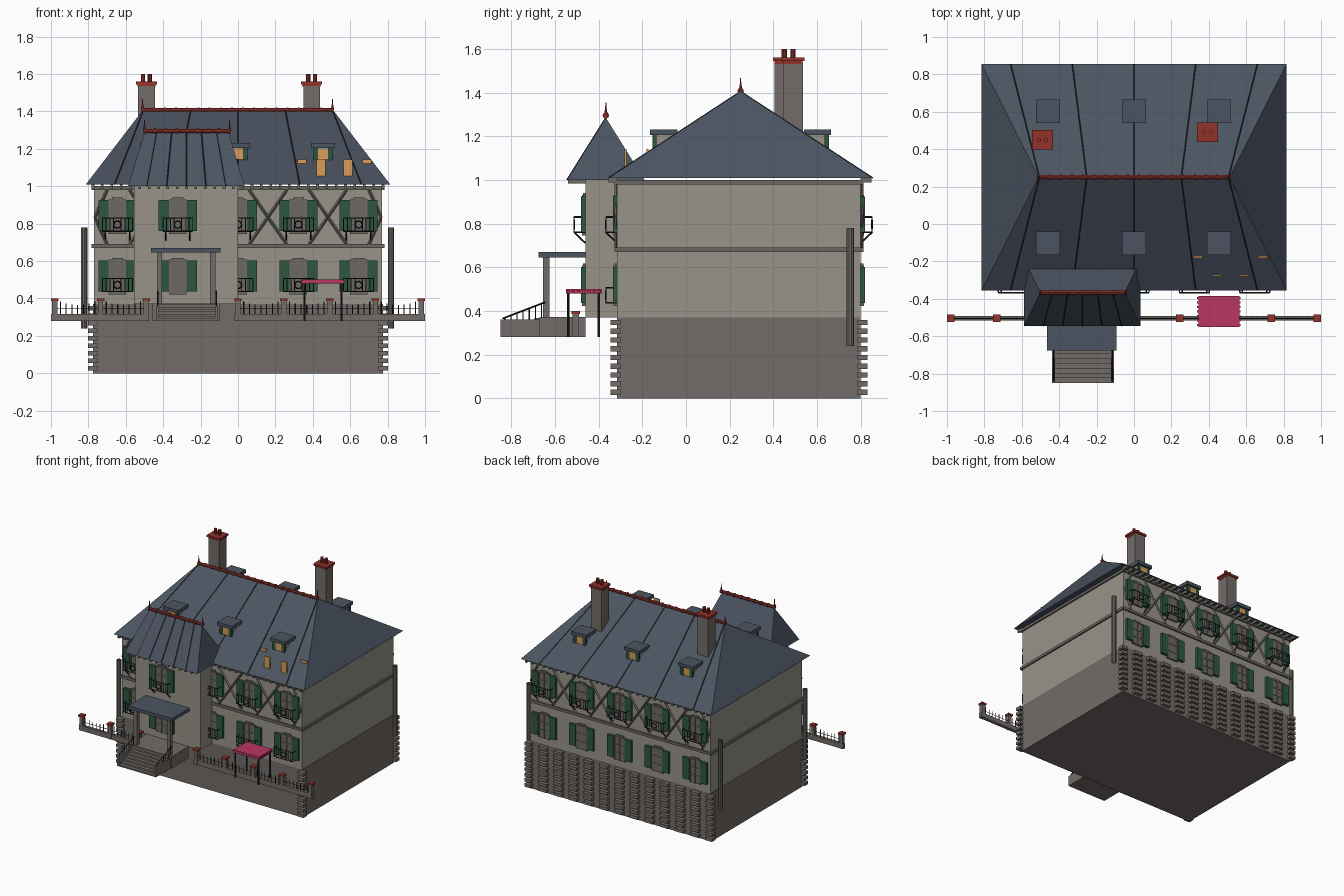
import bpy, bmesh, math
from mathutils import Vector, Matrix

cube = bpy.data.objects.get("Cube")
if cube:
    bpy.data.objects.remove(cube)


def material(name, r, g, b):
    col = [(c / 255 / 12.92) if c < 11 else ((c / 255 + 0.055) / 1.055) ** 2.4 for c in (r, g, b)] + [1]
    m = bpy.data.materials.new(name)
    m.use_nodes = True
    m.diffuse_color = col
    m.node_tree.nodes["Principled BSDF"].inputs["Base Color"].default_value = col
    return m


WALL = material("plaster", 152, 148, 137)
STONE = material("stone", 114, 108, 104)
TIMBER = material("timber", 108, 104, 99)
SLATE = material("slate", 75, 84, 98)
RED = material("red clay", 146, 50, 42)
AMBER = material("amber glass", 218, 158, 90)
PINK = material("pink cloth", 184, 54, 98)
GREEN = material("green paint", 46, 86, 64)
IRON = material("black iron", 36, 36, 39)


class Part:
    """Collects simple shapes of one colour into one object."""

    def __init__(self, name, mat):
        self.name, self.mat, self.bm = name, mat, bmesh.new()

    def box(self, x0, x1, y0, y1, z0, z1):
        m = Matrix.Translation(((x0 + x1) / 2, (y0 + y1) / 2, (z0 + z1) / 2))
        bmesh.ops.create_cube(self.bm, size=1, matrix=m @ Matrix.Diagonal((abs(x1 - x0), abs(y1 - y0), z1 - z0, 1)))

    def rod(self, a, b, r=0.003, n=4, r2=None, caps=True):
        a, b = Vector(a), Vector(b)
        d = b - a
        m = Matrix.Translation((a + b) / 2) @ d.to_track_quat("Z", "Y").to_matrix().to_4x4()
        bmesh.ops.create_cone(self.bm, segments=n, radius1=r, radius2=r if r2 is None else r2,
                              depth=d.length, cap_ends=caps, matrix=m)

    def hip(self, x0, x1, y0, y1, z0, rx0, rx1, ry, rz):
        base = [(x0, y0, z0), (x1, y0, z0), (x1, y1, z0), (x0, y1, z0), (rx0, ry, rz), (rx1, ry, rz)]
        v = [self.bm.verts.new(p) for p in base]
        for f in ((0, 1, 5, 4), (1, 2, 5), (2, 3, 4, 5), (3, 0, 4), (3, 2, 1, 0)):
            self.bm.faces.new([v[i] for i in f])

    def done(self):
        me = bpy.data.meshes.new(self.name)
        self.bm.to_mesh(me)
        self.bm.free()
        me.materials.append(self.mat)
        bpy.context.collection.objects.link(bpy.data.objects.new(self.name, me))


FRONT, BACK, TOWER = -0.315, 0.80, -0.46

# Main volumes
base = Part("stone_base", STONE)
base.box(-0.775, 0.775, FRONT, BACK, 0, 0.37)
walls = Part("walls", WALL)
walls.box(-0.77, 0.77, FRONT, BACK, 0.37, 1.0)
walls.box(-0.555, 0, TOWER, FRONT + 0.02, 0.37, 1.0)

# Corner stones and the stepped courses across the back
quoins = Part("corner_stones", STONE)
for row in range(9):
    z = 0.015 + row * 0.04
    for s in (-1, 1):
        quoins.box(s * 0.75, s * 0.802, FRONT - 0.03, FRONT + 0.015, z, z + 0.024)
        quoins.box(s * 0.75, s * 0.802, BACK - 0.015, BACK + 0.03, z, z + 0.024)
    for i in range(11):
        x = -0.65 + i * 0.13
        quoins.box(x - 0.035, x + 0.035, BACK - 0.01, BACK + 0.03, z, z + 0.024)

# Bands, braces and rafter tails
timber = Part("timber_frame", TIMBER)
for z in (0.67, 0.98):
    timber.box(-0.782, 0.782, FRONT - 0.012, BACK + 0.012, z, z + 0.02)
for y in (FRONT - 0.004, BACK + 0.004):
    for c in (-0.48, -0.16, 0.16, 0.48):
        for s in (-1, 1):
            timber.rod((c - s * 0.10, y, 0.69), (c + s * 0.10, y, 0.98), 0.008)
    for s in (-1, 1):
        for z in (0.69, 0.98):
            timber.rod((s * 0.70, y, z), (s * 0.765, y, 0.835), 0.008)
tails = Part("rafter_tails", STONE)
for i in range(32):
    x = -0.775 + i * 0.05
    tails.box(x - 0.007, x + 0.007, FRONT - 0.04, FRONT, 0.988, 1.008)
    tails.box(x - 0.007, x + 0.007, BACK, BACK + 0.05, 0.988, 1.008)
    if -0.57 < x < 0.02:
        tails.box(x - 0.007, x + 0.007, TOWER - 0.08, TOWER, 0.984, 1.0)

# Roofs with seams
roof = Part("roofs", SLATE)
roof.hip(-0.815, 0.815, -0.355, 0.855, 1.008, -0.51, 0.51, 0.25, 1.405)
roof.hip(-0.588, 0.035, -0.545, -0.19, 1.0, -0.50, -0.05, -0.367, 1.285)
seams = Part("roof_seams", IRON)
for k in (-2, -1, 0, 1, 2):
    for y in (-0.355, 0.855):
        seams.rod((k * 0.33, y, 1.009), (k * 0.253, 0.25, 1.405), 0.003)
    seams.rod((-0.276 + k * 0.105, -0.545, 1.0), (-0.275 + k * 0.08, -0.367, 1.285), 0.003)

# Ridge tiles and finials
ridge = Part("ridge_tiles", RED)
for x0, x1, y, z in ((-0.51, 0.505, 0.25, 1.407), (-0.50, -0.045, -0.367, 1.295)):
    ridge.rod((x0, y, z), (x1, y, z), 0.011, 8)
    n = round((x1 - x0) / 0.06)
    for i in range(n + 1):
        x = x0 + (x1 - x0) * i / n
        ridge.rod((x - 0.005, y, z), (x + 0.005, y, z), 0.015, 8)
    for x in (x0, x1):
        ridge.rod((x, y, z), (x, y, z + 0.03), 0.009, 8, 0.004)
        ridge.rod((x, y, z + 0.02), (x, y, z + 0.06), 0.004, 6, 0.002)

# Chimneys
stacks = Part("chimney_stacks", STONE)
pots = Part("chimney_pots", RED)
for x, y in ((-0.49, 0.45), (0.394, 0.49)):
    stacks.box(x - 0.045, x + 0.045, y - 0.045, y + 0.045, 1.1, 1.537)
    pots.box(x - 0.048, x + 0.048, y - 0.044, y + 0.044, 1.53, 1.545)
    pots.box(x - 0.056, x + 0.056, y - 0.052, y + 0.052, 1.545, 1.56)
    for dx in (-0.018, 0.018):
        pots.rod((x + dx, y, 1.555), (x + dx, y, 1.60), 0.012, 10)

# Windows, shutters and balconies; d is the outward direction in y
frames = Part("window_frames", TIMBER)
bars = Part("window_bars", STONE)
shutters = Part("shutters", GREEN)
iron = Part("balcony_rails", IRON)


def window(x, y, z, d, rail=False, bracket=False):
    frames.box(x - 0.047, x + 0.047, y, y + d * 0.012, z - 0.10, z + 0.085)
    frames.box(x - 0.03, x + 0.03, y, y + d * 0.012, z + 0.085, z + 0.095)
    for dx in (-0.042, 0, 0.042):
        bars.box(x + dx - 0.003, x + dx + 0.003, y, y + d * 0.016, z - 0.10, z + 0.085)
    for dz in (-0.04, 0.02, 0.08):
        bars.box(x - 0.047, x + 0.047, y, y + d * 0.016, z + dz - 0.003, z + dz + 0.003)
    for s in (-1, 1):
        shutters.box(x + s * 0.047, x + s * 0.102, y, y + d * 0.02, z - 0.085, z + 0.08)
    if rail:
        o, w, lo, hi = y + d * 0.052, 0.08, z - 0.085, z - 0.015
        for zz in (lo, hi):
            iron.rod((x - w, o, zz), (x + w, o, zz), 0.0035)
            for s in (-1, 1):
                iron.rod((x + s * w, y, zz), (x + s * w, o, zz), 0.0035)
        for i in range(9):
            if i != 4:
                xx = x - w + i * w / 4
                iron.rod((xx, o, lo), (xx, o, hi), 0.0025)
        # round ornament
        ring = [(x + 0.02 * math.cos(a), o, (lo + hi) / 2 + 0.02 * math.sin(a))
                for a in (i * math.pi / 4 for i in range(9))]
        for a, b in zip(ring, ring[1:]):
            iron.rod(a, b, 0.004)
        if bracket:
            for s in (-0.065, 0.065):
                iron.rod((x + s, y, lo - 0.05), (x + s, o, lo), 0.004)


UP, LOW = 0.845, 0.522
for x in (-0.645, 0.0, 0.323, 0.645):
    window(x, FRONT, UP, -1, True, True)
    window(x, FRONT, LOW, -1, True)
window(-0.322, TOWER, UP, -1, True, True)
window(-0.322, TOWER, LOW, -1)
for i in range(-2, 3):
    window(i * 0.323, BACK, UP, 1, True, True)
    window(i * 0.323, BACK, LOW, 1)

# Dormers and roof lights
dormer = Part("dormer_walls", WALL)
lights = Part("amber_panes", AMBER)
for x in (-0.46, 0, 0.455):
    for d in (-1, 1):
        y = 0.25 + d * 0.395
        dormer.box(x - 0.045, x + 0.045, y, y - d * 0.15, 1.10, 1.21)
        roof.box(x - 0.064, x + 0.064, 0.25 + d * 0.29, 0.25 + d * 0.415, 1.205, 1.23)
        lights.box(x - 0.027, x + 0.027, y, y + d * 0.006, 1.125, 1.20)
        for s in (-1, 1):
            shutters.box(x + s * 0.027, x + s * 0.052, y - d * 0.01, y + d * 0.009, 1.12, 1.205)
for x, y in ((0.343, -0.177), (0.445, -0.277), (0.588, -0.277), (0.69, -0.177)):
    lights.box(x - 0.024, x + 0.024, y - 0.005, y + 0.005, 1.055, 1.142)

# Drain columns at the corners
drains = Part("side_columns", TIMBER)
for x, y in ((-0.822, -0.28), (-0.822, 0.752), (0.818, 0.752)):
    drains.rod((x, y, 0.24), (x, y, 0.78), 0.018, 10, caps=False)

# Porch and stairs
roof.box(-0.465, -0.093, -0.675, TOWER, 0.645, 0.67)
porch = Part("porch_and_stairs", STONE)
porch.box(-0.46, -0.10, -0.67, TOWER, 0.28, 0.372)
for x in (-0.42, -0.135):
    porch.box(x - 0.014, x + 0.014, -0.655, -0.625, 0.37, 0.648)
for i in range(7):
    porch.box(-0.43, -0.115, -0.85 + i * 0.026, -0.665, 0.28, 0.292 + i * 0.0125)
for x in (-0.43, -0.115):
    porch.box(x - 0.008, x + 0.008, -0.85, -0.66, 0.28, 0.36)
    iron.rod((x, -0.84, 0.365), (x, -0.645, 0.44), 0.004)
    for i in range(7):
        iron.rod((x, -0.83 + i * 0.028, 0.35), (x, -0.83 + i * 0.028, 0.369 + i * 0.0108), 0.0025)

# Garden fence
fence = Part("fence_wall", STONE)
caps = Part("fence_caps", RED)
pickets = Part("fence_pickets", IRON)
fence.box(-1.0, -0.475, -0.517, -0.493, 0.28, 0.318)
fence.box(-0.02, 1.0, -0.517, -0.493, 0.28, 0.318)
for k in (-4, -3, -2, 0, 1, 2, 3, 4):
    x = k * 0.245
    fence.box(x - 0.014, x + 0.014, -0.519, -0.491, 0.28, 0.386)
    caps.box(x - 0.02, x + 0.02, -0.525, -0.485, 0.386, 0.40)
    if k not in (-2, 4):
        for i in range(1, 8):
            xx = x + i * 0.0306
            pickets.rod((xx, -0.505, 0.31), (xx, -0.505, 0.365 + 0.002 * abs(i - 4) ** 2), 0.003)
        pickets.rod((x, -0.505, 0.345), (x + 0.245, -0.505, 0.345), 0.002)

# Awning
awning = Part("awning", PINK)
awning.box(0.345, 0.563, -0.55, -0.385, 0.48, 0.50)
for i in range(7):
    y = -0.54 + i * 0.024
    awning.box(0.338, 0.57, y - 0.006, y + 0.006, 0.48, 0.495)
for x in (0.355, 0.553):
    for y in (-0.54, -0.40):
        pickets.rod((x, y, 0.28), (x, y, 0.485), 0.006, 6)

for part in (base, walls, quoins, timber, tails, roof, seams, ridge, stacks, pots, frames, bars, shutters, iron,
             dormer, lights, drains, porch, fence, caps, pickets, awning):
    part.done()
